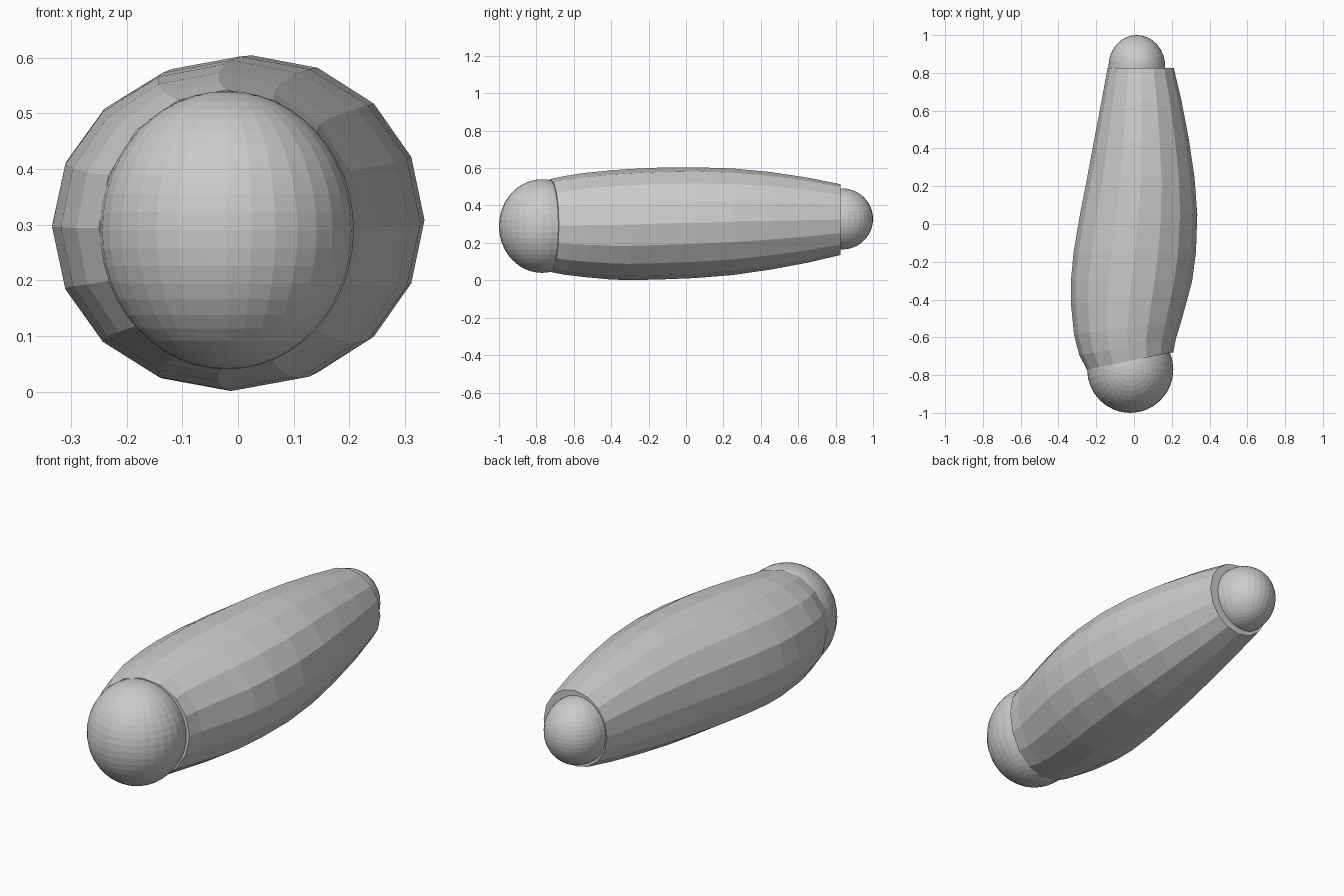
import bpy, bmesh, math

if "Cube" in bpy.data.objects:
    bpy.data.objects.remove(bpy.data.objects["Cube"])

SIDES = 16

# Body stations: y, left x, right x, bottom z, top z, slant (dy/dx)
STATIONS = [
    (-0.725, -0.25, 0.208, 0.045, 0.542, 0.20),
    (-0.65, -0.29, 0.222, 0.03, 0.557, 0.17),
    (-0.55, -0.318, 0.25, 0.018, 0.573, 0.12),
    (-0.40, -0.334, 0.287, 0.004, 0.588, 0.06),
    (-0.30, -0.334, 0.308, 0.001, 0.595, 0.0),
    (-0.15, -0.32, 0.328, 0.004, 0.602, 0.0),
    (0.05, -0.286, 0.335, 0.012, 0.604, 0.0),
    (0.25, -0.247, 0.32, 0.028, 0.598, 0.0),
    (0.45, -0.21, 0.29, 0.057, 0.579, 0.0),
    (0.65, -0.172, 0.252, 0.094, 0.549, 0.0),
    (0.825, -0.14, 0.211, 0.135, 0.514, 0.0),
]


def add_object(name, bm):
    bmesh.ops.recalc_face_normals(bm, faces=bm.faces)
    mesh = bpy.data.meshes.new(name)
    bm.to_mesh(mesh)
    bm.free()
    obj = bpy.data.objects.new(name, mesh)
    bpy.context.collection.objects.link(obj)
    return obj


# Faceted tapering body, lofted through elliptical rings
bm = bmesh.new()
rings = []
for y, left, right, bottom, top, slant in STATIONS:
    cx, cz = (left + right) / 2, (bottom + top) / 2
    rx, rz = (right - left) / 2, (top - bottom) / 2
    ring = []
    for i in range(SIDES):
        a = 2 * math.pi * i / SIDES
        dx = rx * math.cos(a)
        ring.append(bm.verts.new((cx + dx, y + slant * dx, cz + rz * math.sin(a))))
    rings.append(ring)
for r0, r1 in zip(rings, rings[1:]):
    for i in range(SIDES):
        j = (i + 1) % SIDES
        bm.faces.new((r0[i], r0[j], r1[j], r1[i]))
bm.faces.new(rings[0])
bm.faces.new(rings[-1])
add_object("tapered_body", bm)


# Rounded ends: faceted spheres with vertical poles
def rounded_end(name, centre, radii):
    bm = bmesh.new()
    bmesh.ops.create_uvsphere(bm, u_segments=32, v_segments=24, radius=1)
    bmesh.ops.scale(bm, vec=radii, verts=bm.verts)
    bmesh.ops.translate(bm, vec=centre, verts=bm.verts)
    return add_object(name, bm)


rounded_end("front_ball", (-0.02, -0.77, 0.29), (0.228, 0.23, 0.25))
rounded_end("back_ball", (0.015, 0.835, 0.328), (0.15, 0.165, 0.163))
